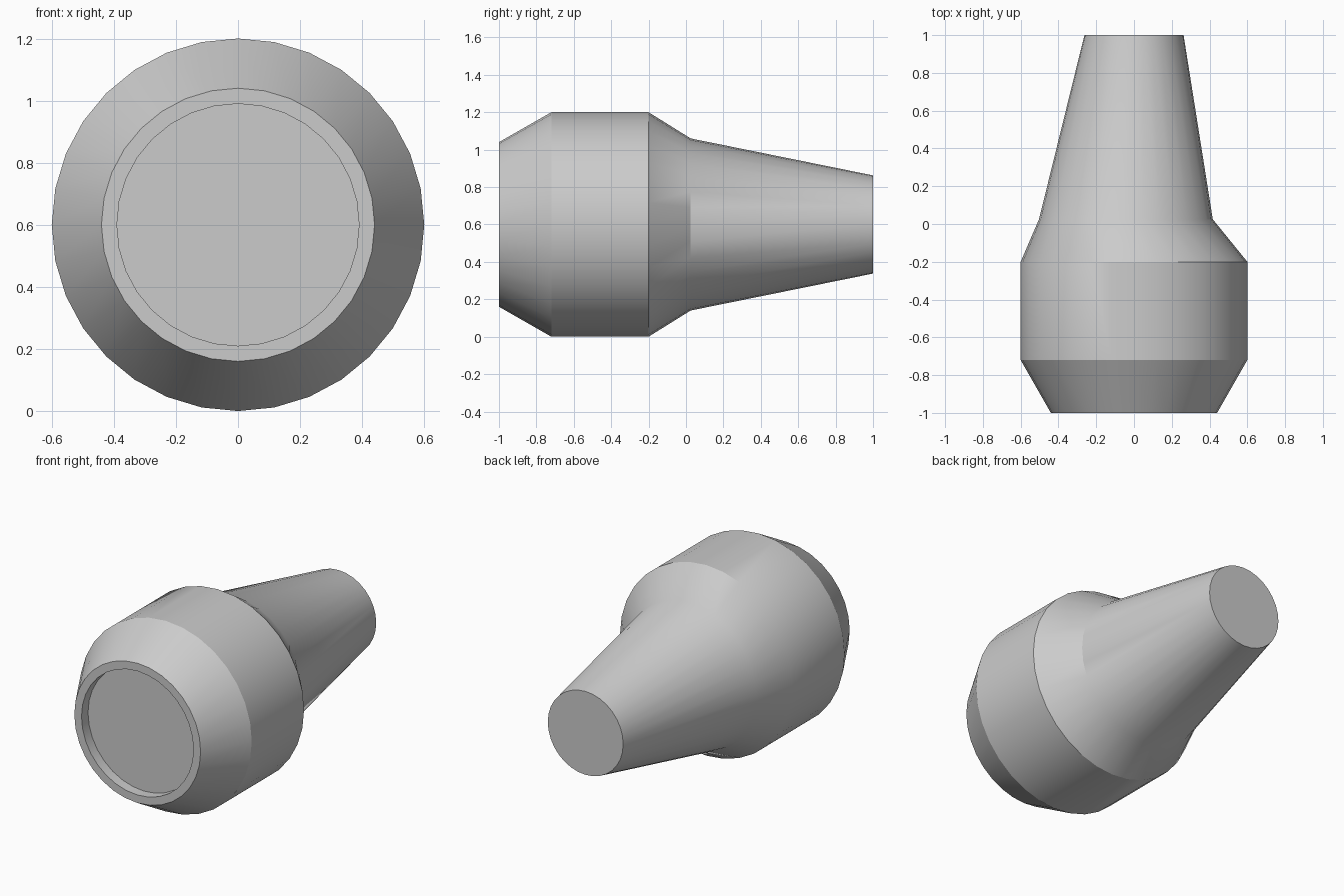
import bpy, bmesh
from math import cos, sin, tau, radians

if "Cube" in bpy.data.objects:
    bpy.data.objects.remove(bpy.data.objects["Cube"])

SIDES = 32
CENTRE_Z = 0.6

# Cross-sections along the body: (y, radius, sideways offset)
SECTIONS = [
    (-0.935, 0.39, 0),       # recess floor
    (-1.00, 0.39, 0),        # recess mouth
    (-1.00, 0.44, 0),        # front lip
    (-0.72, 0.60, 0),        # front chamfer
    (-0.20, 0.60, 0),        # rear of barrel
    (0.025, 0.46, -0.043),   # skewed shoulder
    (1.00, 0.2625, 0),       # tail end
]

bm = bmesh.new()


def add_ring(y, radius, offset):
    return [bm.verts.new((offset + radius * cos(tau * i / SIDES), y,
                          CENTRE_Z + radius * sin(tau * i / SIDES)))
            for i in range(SIDES)]


# Skin the rings and cap both ends
rings = [add_ring(*s) for s in SECTIONS]
for a, b in zip(rings, rings[1:]):
    for i in range(SIDES):
        j = (i + 1) % SIDES
        bm.faces.new((a[i], a[j], b[j], b[i]))
bm.faces.new(rings[0])
bm.faces.new(rings[-1])
bmesh.ops.recalc_face_normals(bm, faces=bm.faces[:])

mesh = bpy.data.meshes.new("tapered_nozzle")
bm.to_mesh(mesh)
bm.free()
body = bpy.data.objects.new("tapered_nozzle", mesh)
bpy.context.collection.objects.link(body)

# Smooth the curved walls, keep the rims crisp
bpy.context.view_layer.objects.active = body
body.select_set(True)
bpy.ops.object.shade_smooth_by_angle(angle=radians(29))
